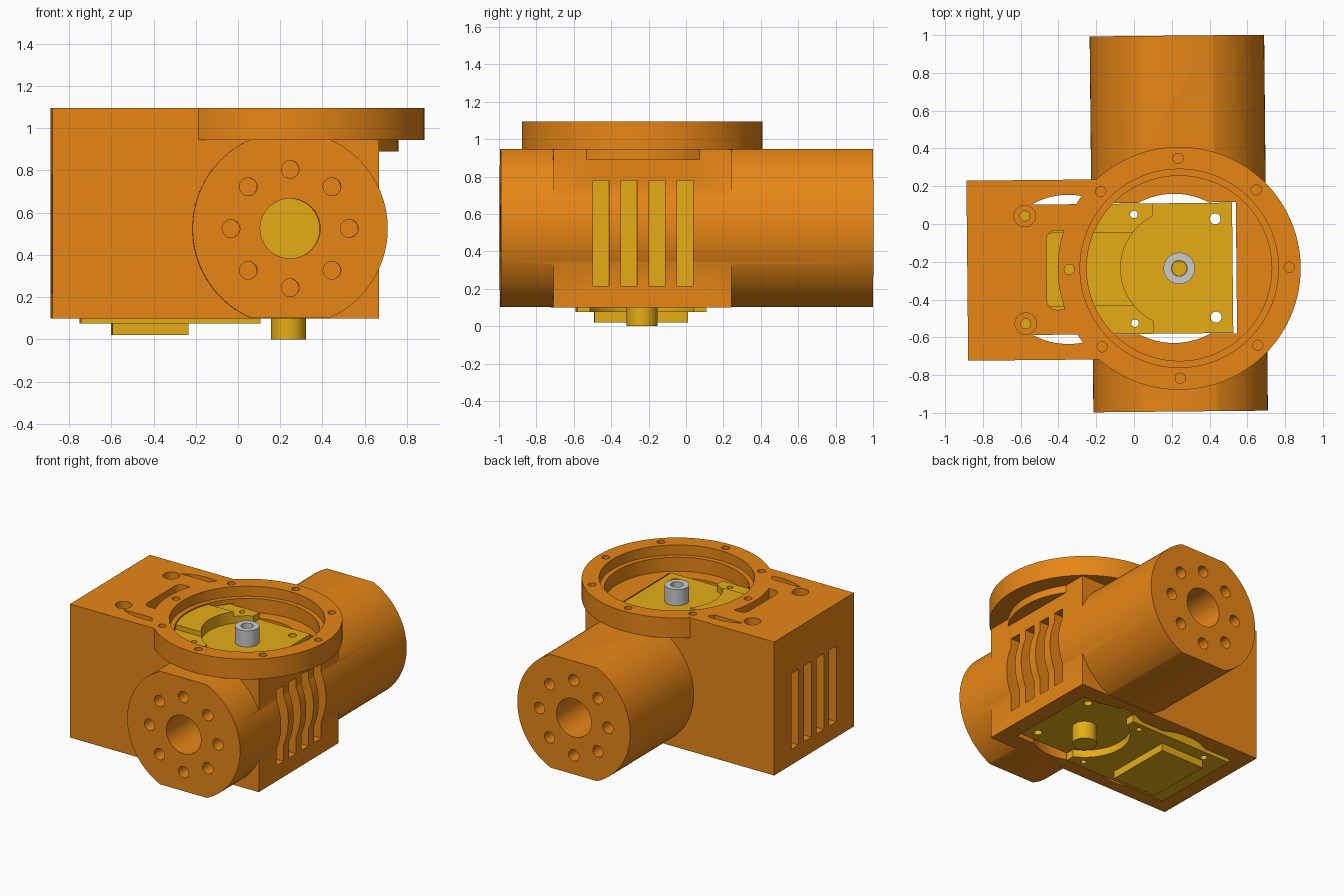
import bpy, bmesh, math
from mathutils import Matrix, Vector

if "Cube" in bpy.data.objects:
    bpy.data.objects.remove(bpy.data.objects["Cube"])

CX, CY, ZC = 0.237, -0.237, 0.525   # main shaft axis and mid height


def material(name, rgb):
    m = bpy.data.materials.new(name)
    m.diffuse_color = (*rgb, 1)
    m.use_nodes = True
    m.node_tree.nodes["Principled BSDF"].inputs["Base Color"].default_value = m.diffuse_color
    return m


ORANGE = material("orange_housing", (0.8, 0.24, 0.008))
YELLOW = material("yellow_actuator", (0.78, 0.42, 0.008))


def make(name, bm, mat=None):
    me = bpy.data.meshes.new(name)
    bmesh.ops.recalc_face_normals(bm, faces=bm.faces)
    bm.to_mesh(me)
    bm.free()
    ob = bpy.data.objects.new(name, me)
    bpy.context.collection.objects.link(ob)
    if mat:
        me.materials.append(mat)
    return ob


def box(x0, x1, y0, y1, z0, z1, name="cutter", mat=None, round_z=0):
    bm = bmesh.new()
    bmesh.ops.create_cube(bm, size=1)
    for v in bm.verts:
        v.co = Vector(((x0, x1)[v.co.x > 0], (y0, y1)[v.co.y > 0], (z0, z1)[v.co.z > 0]))
    if round_z:
        up = [e for e in bm.edges if abs(e.verts[0].co.z - e.verts[1].co.z) > 1e-4]
        bmesh.ops.bevel(bm, geom=up, offset=round_z, segments=6, profile=0.5, affect='EDGES')
    return make(name, bm, mat)


def cyl(x, y, r, z0, z1, name="cutter", mat=None, seg=32):
    bm = bmesh.new()
    bmesh.ops.create_cone(bm, cap_ends=True, segments=seg, radius1=r, radius2=r, depth=z1 - z0,
                          matrix=Matrix.Translation((x, y, (z0 + z1) / 2)))
    return make(name, bm, mat)


def ycyl(x, z, r, y0, y1, name="cutter", mat=None, seg=32):
    bm = bmesh.new()
    bmesh.ops.create_cone(bm, cap_ends=True, segments=seg, radius1=r, radius2=r, depth=y1 - y0,
                          matrix=Matrix.Translation((x, (y0 + y1) / 2, z)) @ Matrix.Rotation(math.pi / 2, 4, 'X'))
    return make(name, bm, mat)


def boolean(ob, others, op='DIFFERENCE'):
    bpy.context.view_layer.objects.active = ob
    for o in others:
        m = ob.modifiers.new("bool", 'BOOLEAN')
        m.operation, m.object, m.solver = op, o, 'EXACT'
        bpy.ops.object.modifier_apply(modifier=m.name)
        bpy.data.objects.remove(o)
    return ob


def crescent(x, side, z1):
    # circle segment reaching beyond the actuator's long side
    c = cyl(x, CY, 0.395, -0.1, z1, seg=96)
    y = CY + side * 0.345
    return boolean(c, [box(-2, 2, min(y, y + side), max(y, y + side), -1, 2)], 'INTERSECT')


# housing block with flat-sided side tubes
body = box(-0.885, 0.66, -0.715, 0.238, 0.10, 1.095, "housing", ORANGE)
tube = boolean(ycyl(CX, ZC, 0.462, -0.995, 0.995, "tube", ORANGE, 128),
               [box(-1, 2, -2, 2, 0.104, 0.947)], 'INTERSECT')
boolean(body, [tube], 'UNION')

# roof openings that the flange partly covers
boolean(body, [crescent(-0.35, 1, 1.2), crescent(-0.35, -1, 1.2),
               box(-0.465, -0.33, -0.45, -0.03, 0.9, 1.2, round_z=0.05)])

# round flange with stepped recess
boolean(body, [cyl(CX, CY, 0.52, 0.89, 1.0, seg=128),
               cyl(CX, CY, 0.643, 0.945, 1.095, seg=128)], 'UNION')
boolean(body, [cyl(CX, CY, 0.525, 1.02, 1.2, seg=128),
               cyl(CX, CY, 0.49, 0.915, 1.2, seg=128),
               box(-0.77, 0.54, CY - 0.348, CY + 0.348, -0.1, 0.985),
               crescent(0.21, 1, 1.01), crescent(0.21, -1, 1.01)])

# flange screw holes and counterbored roof holes
holes = []
for i in range(8):
    a = i * math.pi / 4
    holes.append(cyl(CX + 0.582 * math.cos(a), CY + 0.582 * math.sin(a), 0.027, 0.975, 1.2, seg=24))
for s in (-1, 1):
    holes.append(cyl(-0.578, CY + s * 0.285, 0.057, 1.04, 1.2))
    holes.append(cyl(-0.578, CY + s * 0.285, 0.026, 0.95, 1.2))

# tube bores with their bolt circles
for y0, y1, b0, b1 in ((-1.1, -0.5, -1.1, -0.8), (0.0, 1.1, 0.8, 1.1)):
    holes.append(ycyl(CX, ZC, 0.142, y0, y1, seg=48))
    for i in range(8):
        a = i * math.pi / 4
        holes.append(ycyl(CX + 0.28 * math.cos(a), ZC + 0.28 * math.sin(a), 0.042, b0, b1))

# cooling slots in both ends
for i in range(4):
    y = -0.462 + i * 0.15
    holes.append(box(0.50, 0.8, y - 0.043, y + 0.043, 0.215, 0.78))
    holes.append(box(-1.0, -0.76, y - 0.043, y + 0.043, 0.215, 0.78))
boolean(body, holes)

# actuator: core, raised covers around the shaft, bumps, bottom boss
motor = box(-0.75, 0.52, CY - 0.345, CY + 0.345, 0.13, 0.925, "actuator", YELLOW)
boolean(motor, [box(-0.75, 0.10, CY - 0.345, CY + 0.345, 0.075, 0.975),
                box(-0.60, -0.24, CY - 0.25, CY + 0.25, 0.02, 0.3),
                box(-0.47, 0.0, CY - 0.195, CY + 0.195, 0.8, 1.01)], 'UNION')
boolean(motor, [cyl(CX, CY, 0.31, 0.925, 1.2, seg=96), cyl(CX, CY, 0.31, -0.1, 0.13, seg=96)])
boolean(motor, [cyl(CX, CY, 0.083, 0.0, 0.3, seg=48), cyl(CX, CY, 0.04, 0.8, 1.0)], 'UNION')
bolts = []
for s in (-1, 1):
    bolts += [cyl(0.43, CY + s * 0.26, 0.029, -0.1, 1.2, seg=24),
              cyl(0.0, CY + s * 0.288, 0.02, -0.1, 1.2, seg=24),
              cyl(-0.578, CY + s * 0.285, 0.024, -0.1, 0.2, seg=24)]
boolean(motor, bolts)

# hollow output shaft
shaft = cyl(CX, CY, 0.083, 0.92, 1.045, "output_shaft", seg=48)
boolean(shaft, [cyl(CX, CY, 0.042, 0.8, 1.2)])

# the whole unit sits very slightly turned
for ob in (body, motor, shaft):
    ob.data.transform(Matrix.Rotation(0.01, 4, 'Z'))
    bpy.ops.object.select_all(action='DESELECT')
    ob.select_set(True)
    bpy.context.view_layer.objects.active = ob
    bpy.ops.object.shade_smooth_by_angle(angle=math.radians(25))
